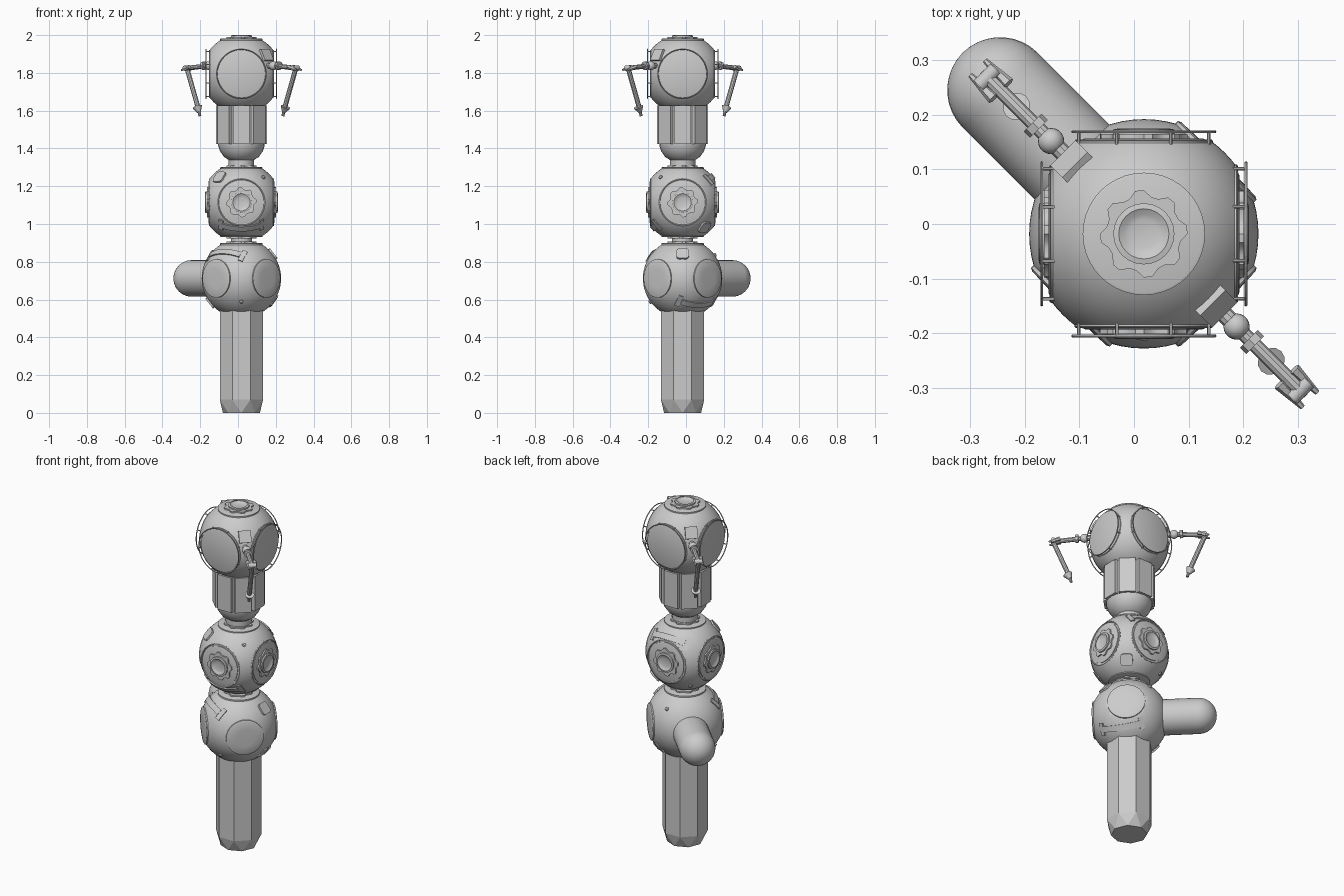
import bpy, bmesh
from math import sin, cos, pi, radians
from mathutils import Vector, Matrix

if "Cube" in bpy.data.objects:
    bpy.data.objects.remove(bpy.data.objects["Cube"])

CX, CY, R = 0.018, -0.018, 0.21


def direction(az, el=0):
    a, e = radians(az), radians(el)
    return Vector((cos(a) * cos(e), sin(a) * cos(e), sin(e)))


def frame(origin, d):
    return Matrix.Translation(origin) @ Vector(d).to_track_quat('Z', 'Y').to_matrix().to_4x4()


def finish(name, bm, matrix=None, smooth=True):
    bmesh.ops.recalc_face_normals(bm, faces=bm.faces)
    me = bpy.data.meshes.new(name)
    bm.to_mesh(me)
    bm.free()
    ob = bpy.data.objects.new(name, me)
    bpy.context.collection.objects.link(ob)
    if matrix:
        ob.matrix_world = matrix
    if smooth:
        bpy.ops.object.select_all(action='DESELECT')
        ob.select_set(True)
        bpy.context.view_layer.objects.active = ob
        bpy.ops.object.shade_smooth_by_angle(angle=radians(32))
    return ob


def lathe(name, profile, n, origin, d=(0, 0, 1), phase=0, notch=1, smooth=True):
    """Revolve (radius, height) pairs; notch < 1 cuts gaps between teeth."""
    bm = bmesh.new()
    rings = []
    for r, z in profile:
        ring = []
        for i in range(n):
            a = 2 * pi * (i + phase) / n
            k = r * (notch if i % 4 > 1 else 1)
            ring.append(bm.verts.new((k * cos(a), k * sin(a), z)))
        rings.append(ring)
    for a, b in zip(rings, rings[1:]):
        for i in range(n):
            j = (i + 1) % n
            bm.faces.new((a[i], a[j], b[j], b[i]))
    bm.faces.new(rings[0])
    bm.faces.new(rings[-1])
    return finish(name, bm, frame(origin, d), smooth)


def rod(name, p, q, r, r2=None, n=10):
    v = Vector(q) - Vector(p)
    return lathe(name, [(r, 0), (r2 or r, v.length)], n, p, v)


def ring(name, radius, minor, origin, d):
    bpy.ops.mesh.primitive_torus_add(major_radius=radius, minor_radius=minor,
                                     major_segments=40, minor_segments=6)
    ob = bpy.context.object
    ob.name = name
    ob.matrix_world = frame(origin, d)


def box(name, size, matrix, bevel=0):
    bm = bmesh.new()
    bmesh.ops.create_cube(bm, size=1)
    bmesh.ops.scale(bm, vec=size, verts=bm.verts)
    if bevel:
        edges = [e for e in bm.edges if abs(e.verts[0].co.z - e.verts[1].co.z) > 1e-4]
        bmesh.ops.bevel(bm, geom=edges, offset=bevel, segments=2, affect='EDGES', profile=0.5)
    return finish(name, bm, matrix, False)


def cut_sphere(name, c, planes):
    bm = bmesh.new()
    bmesh.ops.create_uvsphere(bm, u_segments=64, v_segments=40, radius=R)
    for d, dist in planes:
        out = bmesh.ops.bisect_plane(bm, geom=bm.verts[:] + bm.edges[:] + bm.faces[:],
                                     plane_co=d * dist, plane_no=d, clear_outer=True)
        edges = [e for e in out['geom_cut'] if isinstance(e, bmesh.types.BMEdge)]
        bmesh.ops.contextual_create(bm, geom=edges)
    finish(name, bm, Matrix.Translation(c))


def strap(name, c, az0, az1, el):
    """Curved I-shaped strap following the sphere between two directions."""
    a, b = direction(az0, el), direction(az1, el)
    side = a.cross(b).normalized()
    bm = bmesh.new()
    n, prev = 20, None
    for t in [0, .1, .1001] + [i / n for i in range(3, n - 2)] + [.8999, .9, 1]:
        d = a.slerp(b, t)
        w = 0.034 if t <= .1 or t >= .9 else 0.016
        sec = [bm.verts.new((d + side * s * w / R).normalized() * rr)
               for s, rr in ((-1, R - .006), (-1, R + .007), (1, R + .007), (1, R - .006))]
        if prev:
            for i in range(4):
                bm.faces.new((prev[i], prev[(i + 1) % 4], sec[(i + 1) % 4], sec[i]))
        else:
            bm.faces.new(sec)
        prev = sec
    bm.faces.new(prev)
    finish(name, bm, Matrix.Translation(c))


def hatch(name, c, d, base, s=1.0):
    p = c + d * base
    lathe(name + "_rim", [(.112 * s, -.006), (.112 * s, .004), (.107 * s, .006)], 40, p, d)
    lathe(name + "_notched_plate", [(.08 * s, 0), (.08 * s, .014)], 32, p, d, notch=.86)
    lathe(name + "_port", [(.056 * s, .01), (.056 * s, .022), (.046 * s, .024), (.036 * s, .018),
                           (.026 * s, .015)], 24, p, d)


def fittings(name, c, panels, knobs):
    for az, el in panels:
        d = direction(az, el)
        box(name + "_cover", (.066, .066, .022), frame(c + d * (R - .004), d), .016)
    for az, el in knobs:
        d = direction(az, el)
        lathe(name + "_knob", [(.011, 0), (.011, .008), (.006, .012)], 12, c + d * (R - .003), d)


UP, DOWN = direction(0, 90), direction(0, -90)
low, mid, top = (Vector((CX, CY, z)) for z in (.712, 1.115, 1.795))
foot = Vector((CX, CY, 0))

# lower cylinder module, faceted with an offset chamfer
bm = bmesh.new()
rows = [[bm.verts.new((r * cos(2 * pi * (i + ph) / 8), r * sin(2 * pi * (i + ph) / 8), z))
         for i in range(8)] for r, z, ph in ((.098, 0, 0), (.124, .07, .5), (.124, .56, .5))]
for i in range(8):
    j = (i + 1) % 8
    bm.faces.new((rows[0][i], rows[0][j], rows[1][i]))
    bm.faces.new((rows[0][j], rows[1][j], rows[1][i]))
    bm.faces.new((rows[1][i], rows[1][j], rows[2][j], rows[2][i]))
bm.faces.new(rows[0])
bm.faces.new(rows[2])
finish("lower_module", bm, Matrix.Translation(foot), False)

# lower sphere with three diagonal covers and a side capsule
diag = [45, 225, 315]
cut_sphere("lower_node", low, [(direction(a), .184) for a in diag] + [(UP, .18), (DOWN, .182)])
for a in diag:
    d = direction(a)
    lathe("round_cover", [(.102, -.008), (.102, .006), (.096, .009), (.05, .011)], 40, low + d * .184, d)
lathe("side_capsule", [(.097, .1), (.097, .372)] +
      [(.097 * cos(t * pi / 18), .372 + .097 * sin(t * pi / 18)) for t in (1, 2, 3, 4, 5, 6, 7, 8, 8.8)],
      32, low, direction(135))
strap("lower_strap", low, 190, 276, 33)
strap("lower_strap", low, -10, 76, -33)
fittings("lower", low, [(0, 38), (180, -38)], [(270, -36), (90, 36)])

# docking collar between the lower and middle spheres
hatch("collar_hatch", low, UP, .182)
hatch("collar_hatch", mid, DOWN, .178)

# middle sphere with four hatches
sides = [0, 90, 180, 270]
cut_sphere("middle_node", mid, [(direction(a), .169) for a in sides] + [(UP, .18), (DOWN, .18)])
for a in sides:
    d = direction(a)
    ring("hatch_edge", .123, .004, mid + d * .169, d)
    hatch("side_hatch", mid, d, .169)
hatch("upper_hatch", mid, UP, .18)
strap("middle_strap", mid, 228, 312, -33)
strap("middle_strap", mid, 48, 132, 33)
fittings("middle", mid, [(225, 39), (45, -39)], [(315, 39), (135, -39)])

# tapered upper module with side panels
lathe("upper_module_neck", [(.068, 1.31), (.068, 1.34), (.092, 1.355), (.113, 1.385),
                            (.123, 1.415), (.124, 1.43), (.124, 1.63)], 24, foot)
for i in range(8):
    d = direction(i * 45)
    m = Matrix.Translation(foot + Vector((0, 0, 1.525)) + d * .124) @ Matrix.Rotation(radians(i * 45), 4, 'Z')
    box("module_panel", (.022, .088, .205), m)

# top sphere with four windows and stand-off handrails
cut_sphere("top_node", top, [(direction(a), .166) for a in sides] + [(UP, .18), (DOWN, .178)])
for a in sides:
    d = direction(a)
    lathe("window", [(.127, -.004), (.127, .004), (.122, .006)], 48, top + d * .166, d)
    ring("window_rail", .13, .003, top + d * .187, d)
    u = UP.cross(d)
    for k in range(8):
        p = top + (u * cos(k * pi / 4 + .39) + UP * sin(k * pi / 4 + .39)) * .129
        rod("rail_post", p + d * .155, p + d * .187, .003, n=6)
hatch("top_hatch", top, UP, .181)

# pair of jointed arms on opposite corners
for az in (135, 315):
    d = direction(az)
    u = UP.cross(d)
    m = frame(top + direction(az, 28) * .21, direction(az, 28))
    box("arm_base_plate", (.066, .066, .02), m)
    at = lambda r, z, s=0: foot + d * r + UP * z + u * s
    rod("shoulder_stub", at(.19, 1.838), at(.245, 1.838), .016)
    bpy.ops.mesh.primitive_uv_sphere_add(segments=20, ring_count=12, radius=.024, location=at(.24, 1.838))
    bpy.context.object.name = "shoulder_ball"
    bpy.ops.object.shade_smooth_by_angle()
    rod("shoulder_flange", at(.272, 1.838), at(.288, 1.838), .023, n=8)
    rod("upper_arm", at(.25, 1.838), at(.405, 1.825), .013)
    for s in (-.019, .019):
        rod("elbow_fork", at(.37, 1.832, s), at(.43, 1.815, s), .012, .005, n=6)
    rod("elbow_pin", at(.405, 1.825, -.022), at(.405, 1.825, .022), .014, n=12)
    rod("forearm", at(.408, 1.825), at(.322, 1.61), .013)
    rod("wrist", at(.33, 1.62), at(.317, 1.592), .026, .01, n=12)
    rod("wrist_tip", at(.317, 1.595), at(.311, 1.572), .008)
